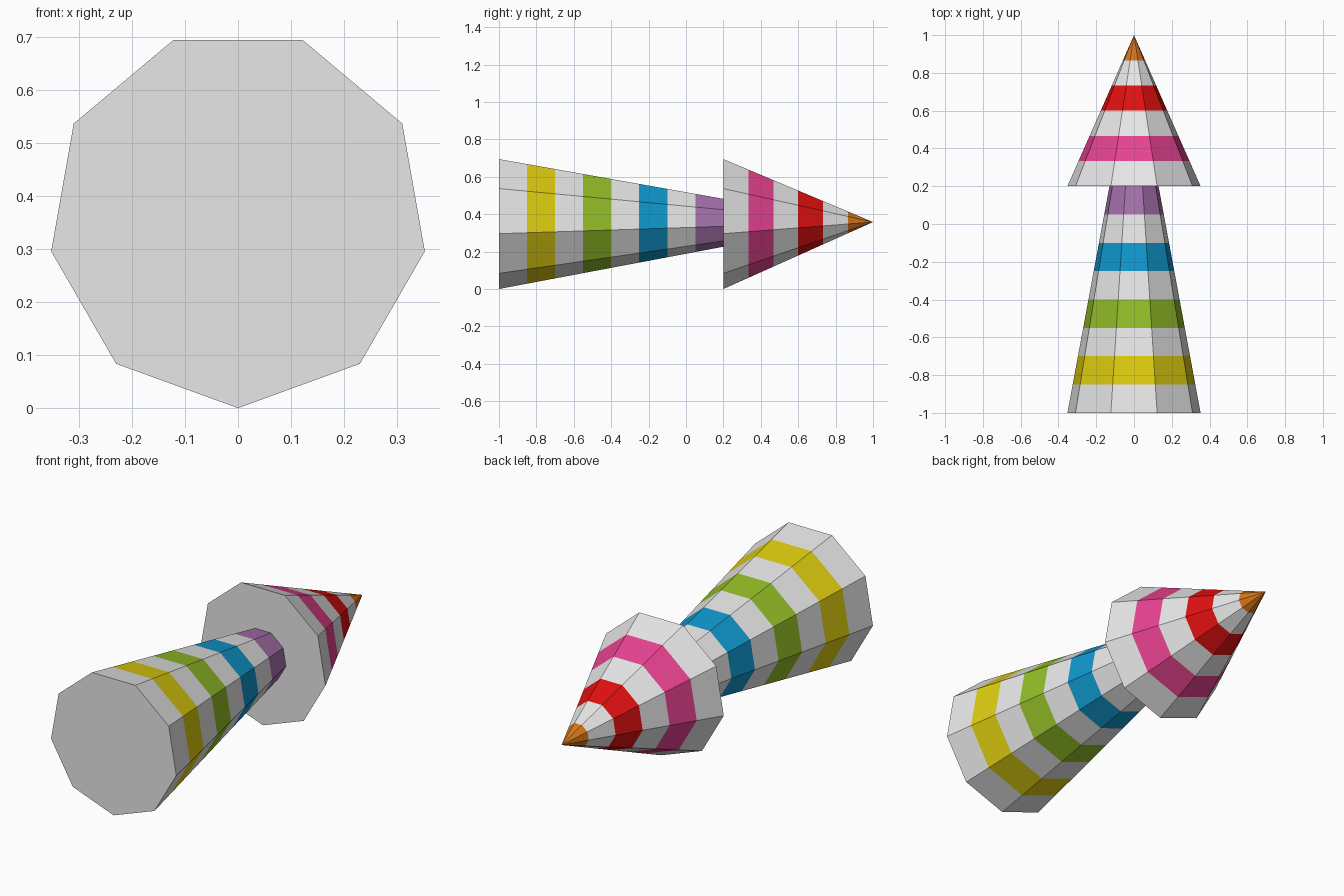
import bpy, bmesh
from math import sin, cos, tau

cube = bpy.data.objects.get("Cube")
if cube:
    bpy.data.objects.remove(cube, do_unlink=True)

SIDES = 9
RADIUS = 0.358
AXIS_Z = RADIUS


def material(name, rgb):
    m = bpy.data.materials.new(name)
    m.use_nodes = True
    m.diffuse_color = (*rgb, 1)
    bsdf = next(n for n in m.node_tree.nodes if n.type == "BSDF_PRINCIPLED")
    bsdf.inputs["Base Color"].default_value = (*rgb, 1)
    return m


white = material("white", (0.8, 0.8, 0.8))
yellow = material("yellow", (0.73, 0.61, 0.005))
green = material("green", (0.29, 0.51, 0.02))
blue = material("blue", (0.005, 0.31, 0.61))
purple = material("purple", (0.39, 0.17, 0.42))
pink = material("pink", (0.8, 0.055, 0.28))
red = material("red", (0.75, 0.005, 0.005))
orange = material("orange", (0.68, 0.18, 0.01))


def striped_cone(name, y0, y1, r0, r1, stripes):
    """Nine-sided cone along y; white bands alternate with the stripes."""
    bm = bmesh.new()
    bands = 2 * len(stripes)
    rings = []
    for i in range(bands + 1):
        t = i / bands
        r, y = r0 + (r1 - r0) * t, y0 + (y1 - y0) * t
        if r < 1e-6:
            rings.append([bm.verts.new((0, y, AXIS_Z))] * SIDES)
        else:
            rings.append([bm.verts.new((r * sin(tau * k / SIDES), y,
                                        AXIS_Z - r * cos(tau * k / SIDES)))
                          for k in range(SIDES)])
    # Side bands: every odd band takes the next stripe colour
    for i in range(bands):
        a, b = rings[i], rings[i + 1]
        for k in range(SIDES):
            n = (k + 1) % SIDES
            corners = list(dict.fromkeys((a[k], a[n], b[n], b[k])))
            face = bm.faces.new(corners)
            face.material_index = i // 2 + 1 if i % 2 else 0
    # End caps
    bm.faces.new(rings[0])
    if r1 > 1e-6:
        bm.faces.new(rings[-1])
    bmesh.ops.recalc_face_normals(bm, faces=bm.faces)
    mesh = bpy.data.meshes.new(name)
    bm.to_mesh(mesh)
    bm.free()
    for m in [white] + stripes:
        mesh.materials.append(m)
    obj = bpy.data.objects.new(name, mesh)
    bpy.context.collection.objects.link(obj)
    return obj


# Tapering shaft, wide end at the front
striped_cone("shaft", -1.0, 0.2, RADIUS, 0.132, [yellow, green, blue, purple])
# Pointed head at the back
striped_cone("head", 0.2, 1.0, RADIUS, 0.0, [pink, red, orange])
